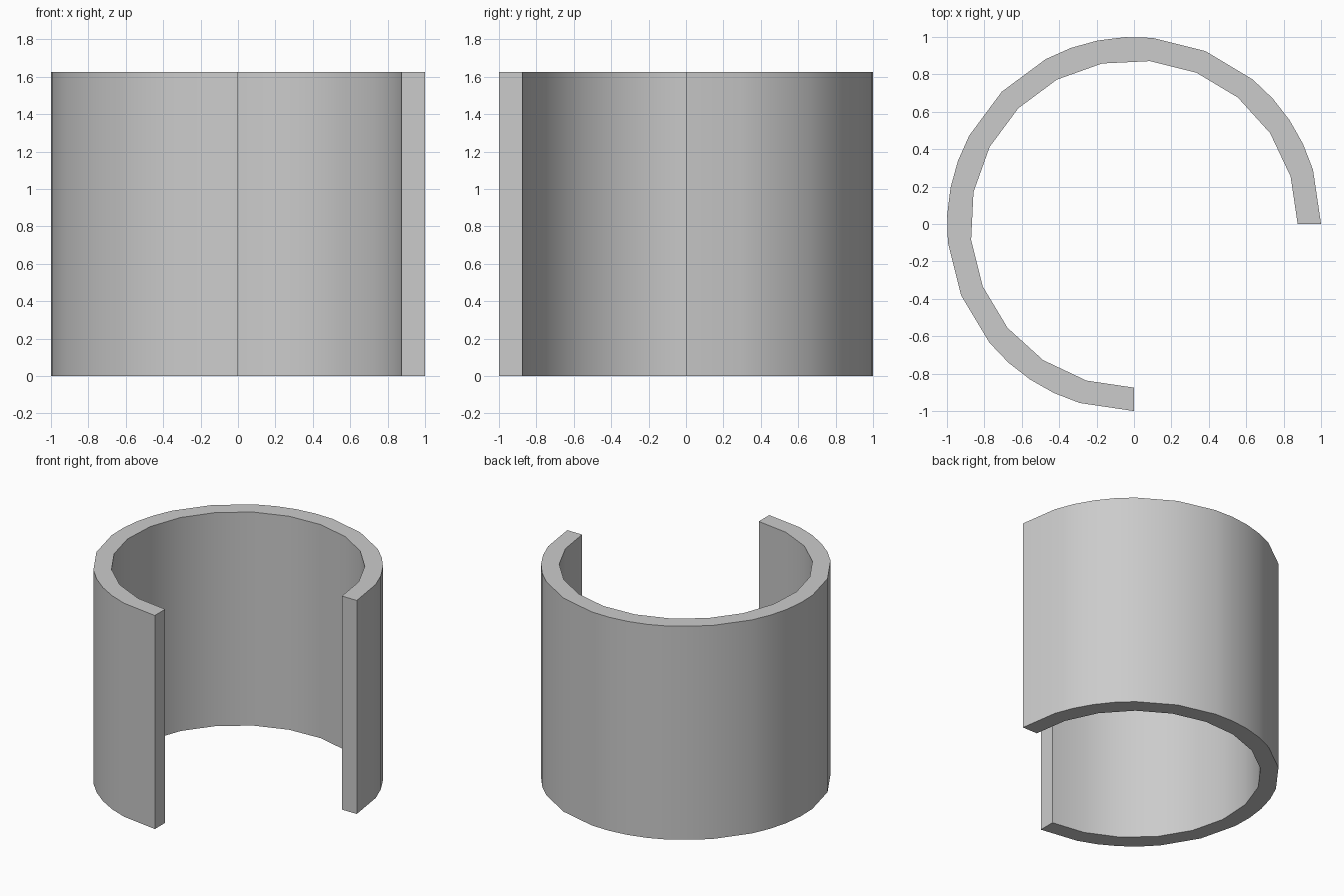
import bpy, bmesh
from math import cos, sin, radians

if "Cube" in bpy.data.objects:
    bpy.data.objects.remove(bpy.data.objects["Cube"])

OUTER, INNER, HEIGHT = 1.0, 0.875, 1.625
STEP = radians(270 / 32)


def arc(radius, steps):
    return [(radius * cos(i * STEP), radius * sin(i * STEP), 0) for i in steps]


# C-shaped cross-section: three-quarter ring, open toward front right
outer_steps = [i for i in range(33) if i % 8 not in (1, 7)]
inner_steps = range(32, -1, -2)
profile = arc(OUTER, outer_steps) + arc(INNER, inner_steps)

# Extrude the section upward into an open sleeve
bm = bmesh.new()
base = bm.faces.new([bm.verts.new(p) for p in profile])
result = bmesh.ops.extrude_face_region(bm, geom=[base], use_keep_orig=True)
top = [g for g in result["geom"] if isinstance(g, bmesh.types.BMVert)]
bmesh.ops.translate(bm, verts=top, vec=(0, 0, HEIGHT))
bmesh.ops.recalc_face_normals(bm, faces=bm.faces)

mesh = bpy.data.meshes.new("open_sleeve")
bm.to_mesh(mesh)
bm.free()
sleeve = bpy.data.objects.new("open_sleeve", mesh)
bpy.context.collection.objects.link(sleeve)

# Smooth curved walls, crisp rims and ends
bpy.context.view_layer.objects.active = sleeve
sleeve.select_set(True)
bpy.ops.object.shade_smooth_by_angle(angle=radians(35))
